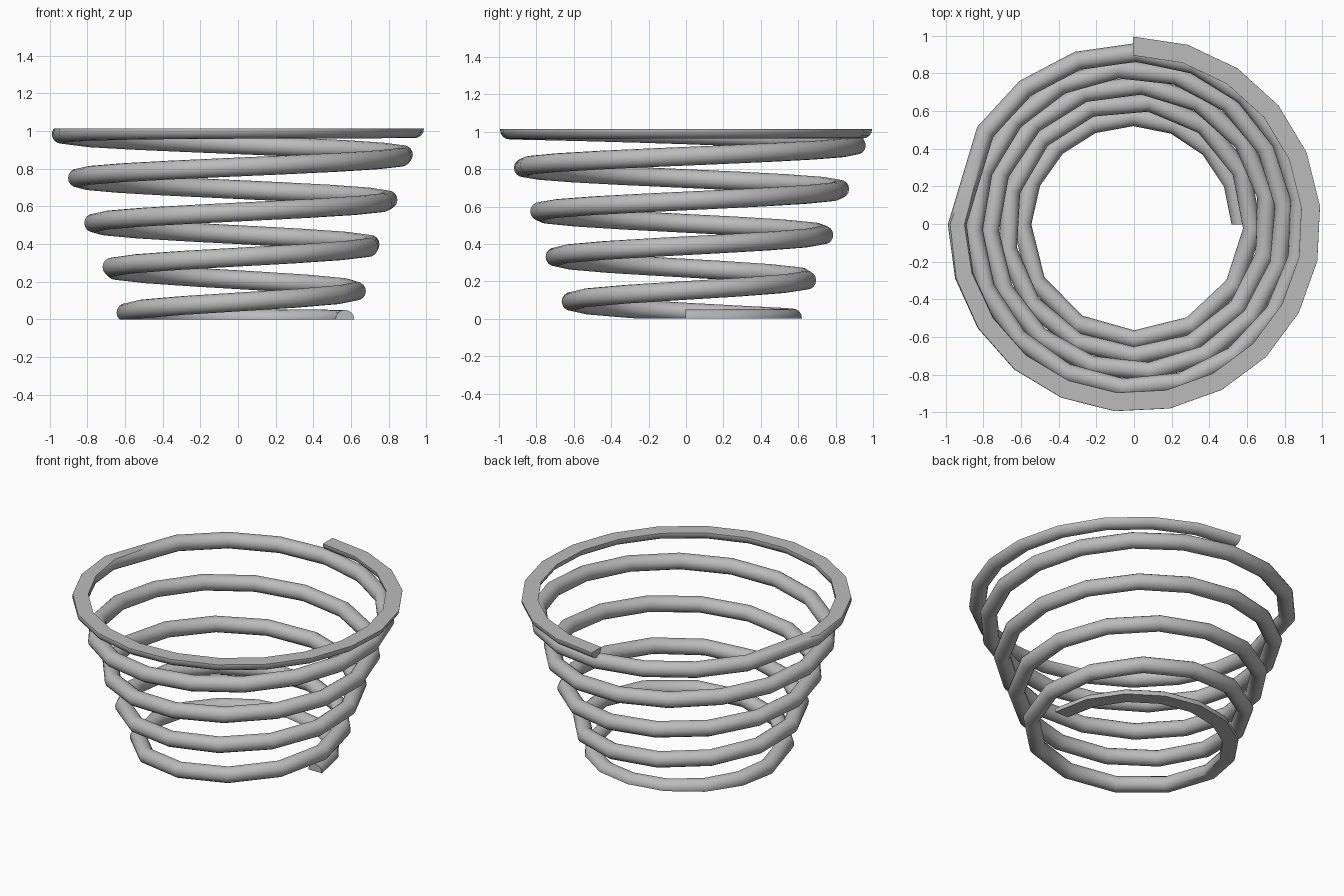
import bpy, bmesh, math
from mathutils import Vector

cube = bpy.data.objects.get("Cube")
if cube:
    bpy.data.objects.remove(cube, do_unlink=True)

WIRE, SIDES, TOP = 0.05, 16, 1.015

steel = bpy.data.materials.new("grey steel")
steel.use_nodes = True
steel.diffuse_color = (0.5, 0.5, 0.5, 1)
steel.node_tree.nodes["Principled BSDF"].inputs["Base Color"].default_value = (0.5, 0.5, 0.5, 1)


def soft_max(a, b, width=0.03):
    return (a + b + math.sqrt((a - b) ** 2 + width ** 2)) / 2


def coil_point(turn):
    # Conical helix whose first and last coils level off
    angle = math.tau * turn
    radius = min(max(0.548 + 0.086 * turn, 0.572), 0.947)
    rise = 0.24 * turn - 0.09
    z = -soft_max(-soft_max(rise, -0.002), -TOP)
    return Vector((radius * math.cos(angle) - 0.004, radius * math.sin(angle) - 0.002, z))


# Steps: closed bottom half coil, open coils of even length, closed top coil
turns = [0.5 * i / 8 for i in range(8)]
t = 0.5
while t < 4.46:
    turns.append(t)
    t += 0.315 / (math.tau * (0.548 + 0.086 * t))
turns += [4.5 + 0.75 * i / 16 for i in range(17)]

# Sweep the round wire along the coil
bm = bmesh.new()
rings = []
for turn in turns:
    centre = coil_point(turn)
    out = Vector((math.cos(math.tau * turn), math.sin(math.tau * turn), 0))
    ring = []
    for k in range(SIDES):
        a = math.tau * k / SIDES
        ring.append(bm.verts.new(centre + WIRE * (out * math.cos(a) + Vector((0, 0, math.sin(a))))))
    rings.append(ring)
for r0, r1 in zip(rings, rings[1:]):
    for k in range(SIDES):
        n = (k + 1) % SIDES
        bm.faces.new((r0[k], r0[n], r1[n], r1[k]))
bm.faces.new(rings[0])
bm.faces.new(rings[-1])

# Grind both ends flat
for z, direction in ((0, -1), (TOP, 1)):
    geom = bm.verts[:] + bm.edges[:] + bm.faces[:]
    bmesh.ops.bisect_plane(bm, geom=geom, dist=1e-5, plane_co=(0, 0, z),
                           plane_no=(0, 0, direction), clear_outer=True)
    rim = [e for e in bm.edges if e.is_boundary]
    bmesh.ops.holes_fill(bm, edges=rim, sides=0)
bmesh.ops.recalc_face_normals(bm, faces=bm.faces[:])

mesh = bpy.data.meshes.new("coil_spring")
bm.to_mesh(mesh)
bm.free()
mesh.materials.append(steel)
spring = bpy.data.objects.new("coil_spring", mesh)
bpy.context.collection.objects.link(spring)
bpy.context.view_layer.objects.active = spring
spring.select_set(True)
bpy.ops.object.shade_smooth_by_angle(angle=math.radians(35))
